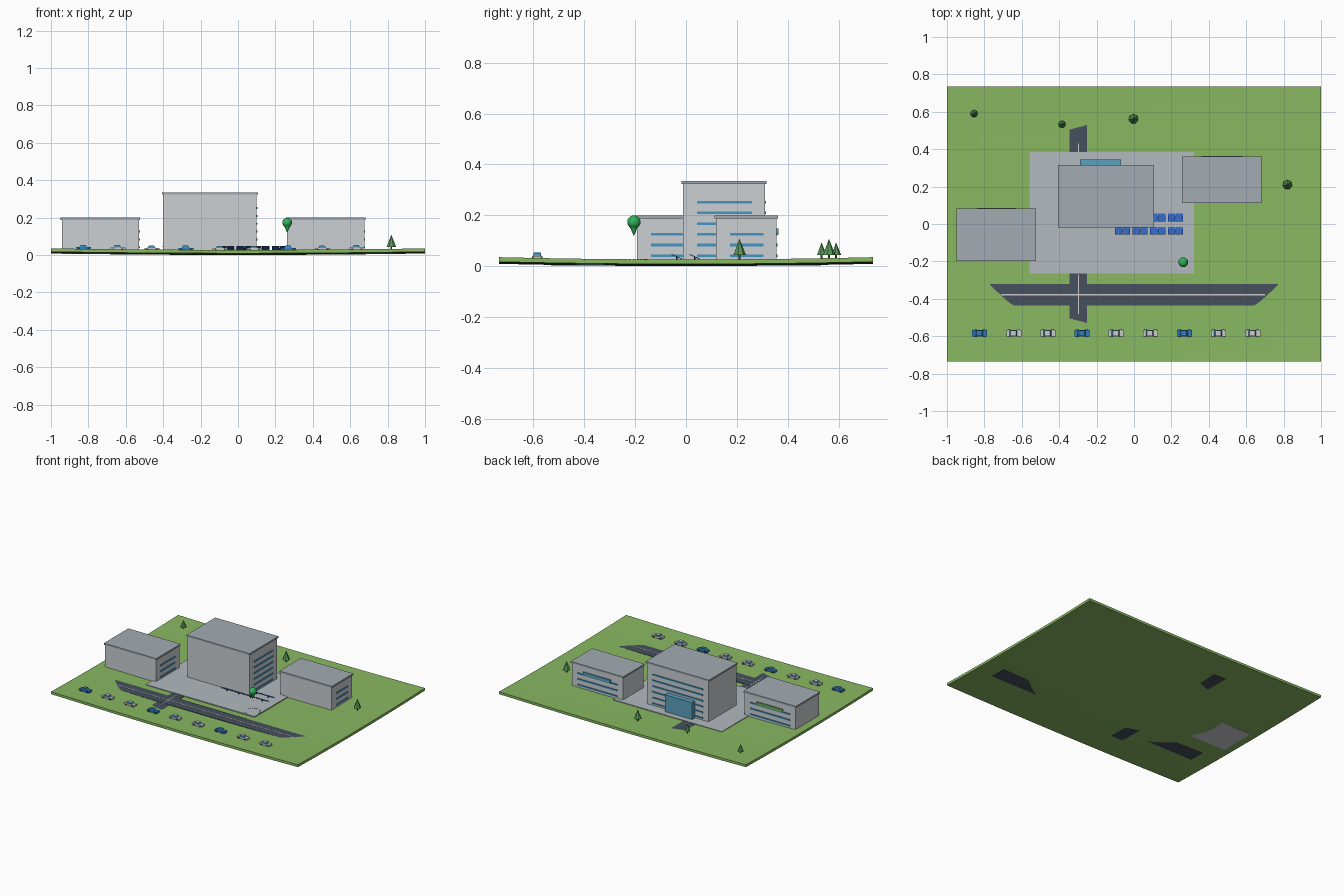
import bpy, bmesh, math
from mathutils import Matrix

if "Cube" in bpy.data.objects:
    bpy.data.objects.remove(bpy.data.objects["Cube"])

mats = {}
COLORS = {
    "grass": (0.25, 0.48, 0.12, 1), "asphalt": (0.06, 0.08, 0.11, 1),
    "paving": (0.45, 0.49, 0.52, 1), "wall": (0.6, 0.63, 0.65, 1),
    "roof": (0.36, 0.41, 0.45, 1), "glass": (0.06, 0.3, 0.55, 1),
    "entrance": (0.1, 0.36, 0.52, 1), "sign_green": (0.15, 0.4, 0.12, 1),
    "solar": (0.03, 0.12, 0.5, 1), "line": (0.9, 0.9, 0.9, 1),
    "car_blue": (0.03, 0.2, 0.55, 1), "car_white": (0.85, 0.86, 0.88, 1),
    "tyre": (0.02, 0.02, 0.02, 1), "leaf": (0.1, 0.32, 0.1, 1),
    "bark": (0.2, 0.1, 0.04, 1), "pin": (0.03, 0.45, 0.1, 1),
}


def paint(ob, color):
    if color not in mats:
        mats[color] = bpy.data.materials.new(color)
        mats[color].diffuse_color = COLORS[color]
    ob.data.materials.append(mats[color])


def finish(name, bm, color):
    me = bpy.data.meshes.new(name)
    bm.to_mesh(me)
    bm.free()
    ob = bpy.data.objects.new(name, me)
    bpy.context.collection.objects.link(ob)
    paint(ob, color)
    return ob


def box(name, x, y, z, color):
    """Box from (min, max) ranges."""
    bm = bmesh.new()
    m = Matrix.Translation(((x[0] + x[1]) / 2, (y[0] + y[1]) / 2, (z[0] + z[1]) / 2))
    m = m @ Matrix.Diagonal((x[1] - x[0], y[1] - y[0], z[1] - z[0], 1))
    bmesh.ops.create_cube(bm, size=1, matrix=m)
    return finish(name, bm, color)


def cone(name, x, y, z0, z1, r0, r1, n, color):
    bm = bmesh.new()
    bmesh.ops.create_cone(bm, cap_ends=True, segments=n, radius1=r0, radius2=r1,
                          depth=z1 - z0, matrix=Matrix.Translation((x, y, (z0 + z1) / 2)))
    return finish(name, bm, color)


# Ground: thin, gently dished slab
def height(x, y):
    return 0.018 + 0.008 * x * x + 0.009 * (y / 0.735) ** 2


bm = bmesh.new()
bmesh.ops.create_grid(bm, x_segments=24, y_segments=18, size=1)
for v in bm.verts:
    v.co.y *= 0.735
    v.co.z = height(v.co.x, v.co.y)
top = list(bm.faces)
ext = bmesh.ops.extrude_face_region(bm, geom=top, use_keep_orig=True)
for e in ext["geom"]:
    if isinstance(e, bmesh.types.BMVert):
        e.co.z -= 0.018
bmesh.ops.recalc_face_normals(bm, faces=bm.faces)
finish("ground", bm, "grass")

# Roads, centre lines and paved plaza
box("main_road", (-0.86, 0.86), (-0.435, -0.32), (0.005, 0.0245), "asphalt")
box("cross_road", (-0.345, -0.25), (-0.53, 0.53), (0.003, 0.0232), "asphalt")
box("main_road_line", (-0.71, 0.70), (-0.381, -0.375), (0.0235, 0.0255), "line")
for y in ((-0.48, -0.27), (0.385, 0.43)):
    box("cross_road_line", (-0.300, -0.294), y, (0.0225, 0.0252), "line")
box("plaza", (-0.56, 0.32), (-0.265, 0.385), (0.006, 0.026), "paving")


# Buildings: walls, roof slab, window bands on right and rear faces
def building(name, x, y, z, floors, panel, panel_color):
    box(name + "_walls", x, y, z, "wall")
    o = 0.006
    box(name + "_roof", (x[0] - o, x[1] + o), (y[0] - o, y[1] + o),
        (z[1], z[1] + 0.012), "roof")
    for i in range(floors):
        h = 0.036 + 0.042 * i
        box(name + "_side_windows", (x[1] - 0.004, x[1] + 0.005),
            (y[0] + 0.055, y[1] - 0.05), (h, h + 0.01), "glass")
        box(name + "_rear_windows", (x[0] + 0.045, x[1] - 0.045),
            (y[1] - 0.004, y[1] + 0.005), (h, h + 0.01), "glass")
    px, pz, depth = panel
    box(name + "_rear_panel", px, (y[1] - 0.004, y[1] + depth), pz, panel_color)


building("main_block", (-0.40, 0.10), (-0.012, 0.31), (0.01, 0.323), 6,
         ((-0.29, -0.07), (0.025, 0.15), 0.034), "entrance")
building("left_block", (-0.942, -0.53), (-0.192, 0.078), (0.004, 0.187), 3,
         ((-0.84, -0.63), (0.125, 0.148), 0.008), "sign_green")
building("right_block", (0.263, 0.675), (0.118, 0.355), (0.009, 0.187), 3,
         ((0.36, 0.58), (0.125, 0.148), 0.008), "entrance")

# Tilted solar panels in two rows on posts
for y in (-0.036, 0.034):
    for i in range(4):
        x = -0.062 + 0.0945 * i
        for s in (-0.021, 0.021):
            bm = bmesh.new()
            m = Matrix.Translation((x + s, y, 0.037)) @ Matrix.Rotation(math.radians(-24), 4, 'X')
            bmesh.ops.create_cube(bm, size=1, matrix=m @ Matrix.Diagonal((0.039, 0.045, 0.003, 1)))
            finish("solar_panel", bm, "solar")
        box("solar_post", (x - 0.003, x + 0.003), (y - 0.003, y + 0.003), (0.02, 0.037), "tyre")

# Row of parked cars
for i in range(9):
    x, y = -0.825 + 0.1825 * i, -0.585
    c = "car_blue" if i % 3 == 0 else "car_white"
    b = height(x, y) - 0.002
    box("car_body", (x - 0.04, x + 0.04), (y - 0.017, y + 0.017), (b + 0.002, b + 0.015), c)
    # tapered cabin
    bm = bmesh.new()
    bmesh.ops.create_cube(bm, size=1, matrix=Matrix.Translation((x - 0.003, y, b + 0.020))
                          @ Matrix.Diagonal((0.042, 0.03, 0.01, 1)))
    for v in bm.verts:
        if v.co.z > b + 0.02:
            v.co.x = x - 0.003 + (v.co.x - x + 0.003) * 0.7
    finish("car_cabin", bm, "glass")
    box("car_roof", (x - 0.017, x + 0.011), (y - 0.013, y + 0.013), (b + 0.025, b + 0.027), c)
    for sx in (-0.025, 0.025):
        for sy in (-0.017, 0.017):
            bm = bmesh.new()
            m = Matrix.Translation((x + sx, y + sy, b + 0.003)) @ Matrix.Rotation(math.pi / 2, 4, 'X')
            bmesh.ops.create_cone(bm, cap_ends=True, segments=10, radius1=0.007,
                                  radius2=0.007, depth=0.006, matrix=m)
            finish("car_wheel", bm, "tyre")

# Conifers
for x, y, r, h in ((-0.855, 0.59, 0.02, 0.093), (-0.385, 0.533, 0.02, 0.093),
                   (-0.003, 0.562, 0.026, 0.107), (0.82, 0.21, 0.026, 0.108)):
    cone("tree_trunk", x, y, 0.012, 0.05, 0.004, 0.004, 6, "bark")
    cone("tree_crown", x, y, 0.043, h, r, 0, 7, "leaf")

# Marker pin with ball head, point and dotted ground ring
px, py = 0.263, -0.205
cone("marker_point", px, py, 0.118, 0.163, 0, 0.02, 16, "pin")
bm = bmesh.new()
bmesh.ops.create_uvsphere(bm, u_segments=20, v_segments=12, radius=0.026,
                          matrix=Matrix.Translation((px, py, 0.173)))
for f in bm.faces:
    f.smooth = True
finish("marker_ball", bm, "pin")
for k in range(20):
    a = math.tau * k / 20
    cone("marker_ring_dot", px + 0.05 * math.cos(a), py + 0.05 * math.sin(a),
         0.025, 0.028, 0.003, 0.003, 6, "roof")

for m in bpy.data.materials:
    if m.users and not m.is_grease_pencil:
        m.use_nodes = True
        m.node_tree.nodes["Principled BSDF"].inputs["Base Color"].default_value = m.diffuse_color
